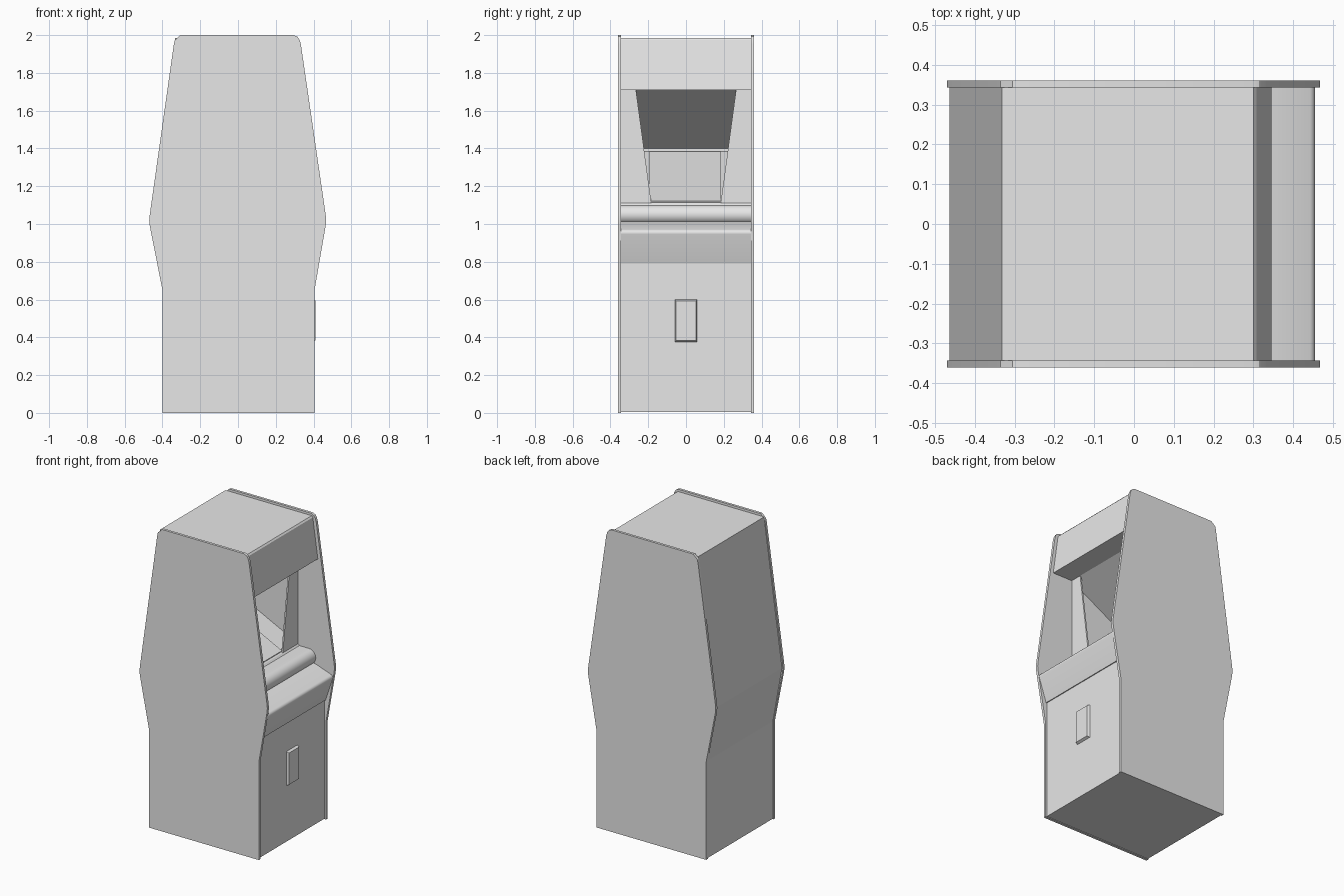
import bpy, bmesh, math

cube = bpy.data.objects.get("Cube")
if cube:
    bpy.data.objects.remove(cube, do_unlink=True)

grey = bpy.data.materials.new("light grey")
grey.use_nodes = True
grey.diffuse_color = (0.8, 0.8, 0.8, 1)
grey.node_tree.nodes["Principled BSDF"].inputs["Base Color"].default_value = (0.8, 0.8, 0.8, 1)

INNER, OUTER = 0.343, 0.36


def finish(name, bm, smooth=False):
    bmesh.ops.recalc_face_normals(bm, faces=bm.faces)
    mesh = bpy.data.meshes.new(name)
    bm.to_mesh(mesh)
    bm.free()
    mesh.materials.append(grey)
    obj = bpy.data.objects.new(name, mesh)
    bpy.context.collection.objects.link(obj)
    if smooth:
        bpy.ops.object.select_all(action='DESELECT')
        obj.select_set(True)
        bpy.context.view_layer.objects.active = obj
        bpy.ops.object.shade_smooth_by_angle(angle=math.radians(25))
    return obj


def extrude(name, points, offset, smooth=False):
    """Prism: a flat outline of 3D points pushed along offset."""
    bm = bmesh.new()
    face = bm.faces.new([bm.verts.new(p) for p in points])
    geom = bmesh.ops.extrude_face_region(bm, geom=[face])["geom"]
    bmesh.ops.translate(bm, vec=offset, verts=[v for v in geom if isinstance(v, bmesh.types.BMVert)])
    return finish(name, bm, smooth)


def across(name, profile, y0=-INNER, y1=INNER, smooth=False):
    """Side-on (x, z) profile extruded across the cabinet."""
    return extrude(name, [(x, y0, z) for x, z in profile], (0, y1 - y0, 0), smooth)


def arc(cx, cz, r, start, end, steps):
    angles = [math.radians(start + (end - start) * i / steps) for i in range(steps + 1)]
    return [(cx + r * math.cos(a), cz + r * math.sin(a)) for a in angles]


# Side panels with rounded upper corners
side = [(-0.4, 0), (0.405, 0), (0.405, 0.65), (0.464, 0.99), (0.467, 1.02), (0.464, 1.05),
        (0.333, 1.95), (0.326, 1.975), (0.314, 1.992), (0.295, 2.0),
        (-0.305, 2.0), (-0.335, 1.972), (-0.34, 1.95),
        (-0.467, 1.05), (-0.47, 1.02), (-0.467, 0.99), (-0.4, 0.65)]
across("side_panel_right", side, -OUTER, -INNER, True)
across("side_panel_left", side, INNER, OUTER, True)

# Lower cabinet, rear wall, hood ceiling and top
across("cabinet_body", [
    (-0.397, 0.004), (0.395, 0.004), (0.395, 0.79), (0.28, 1.0), (0.21, 1.1),
    (0.2, 1.11), (-0.36, 1.385), (-0.36, 1.4), (0.2, 1.71), (0.325, 1.71), (0.288, 1.985),
    (-0.332, 1.985), (-0.463, 1.02), (-0.397, 0.65)])

# Marquee plate
across("marquee", [(0.325, 1.71), (0.345, 1.71), (0.308, 1.975), (0.3, 1.985), (0.288, 1.985)])

# Control shelf: rounded front lip, undercut apron
across("control_shelf", [(0.395, 0.79), (0.401, 0.79)] + arc(0.435, 0.952, 0.02, -18, 68, 6)
       + [(0.33, 1.01), (0.27, 1.02)], smooth=True)

# Padded roll behind the shelf
across("shelf_roll", arc(0.28, 1.05, 0.05, -90, 90, 14) + [(0.2, 1.1), (0.2, 1.0)], smooth=True)

# Tapered bezel wings either side of the screen
for label, s in (("right", -1), ("left", 1)):
    extrude("bezel_wing_" + label,
            [(0.19, s * INNER, 1.1), (0.19, s * 0.182, 1.1),
             (0.19, s * 0.265, 1.71), (0.19, s * INNER, 1.71)], (0.01, 0, 0))

# Reclined screen plate
across("screen", [(0.19, 1.115), (0.193, 1.122), (-0.34, 1.384), (-0.343, 1.377)], -0.195, 0.185)

# Coin door with chamfered rim
bm = bmesh.new()
bmesh.ops.create_cube(bm, size=1)
for v in bm.verts:
    front = v.co.x > 0
    v.co = (0.411 if front else 0.39,
            math.copysign(0.052 if front else 0.06, v.co.y),
            0.488 + math.copysign(0.105 if front else 0.115, v.co.z))
finish("coin_door", bm)
